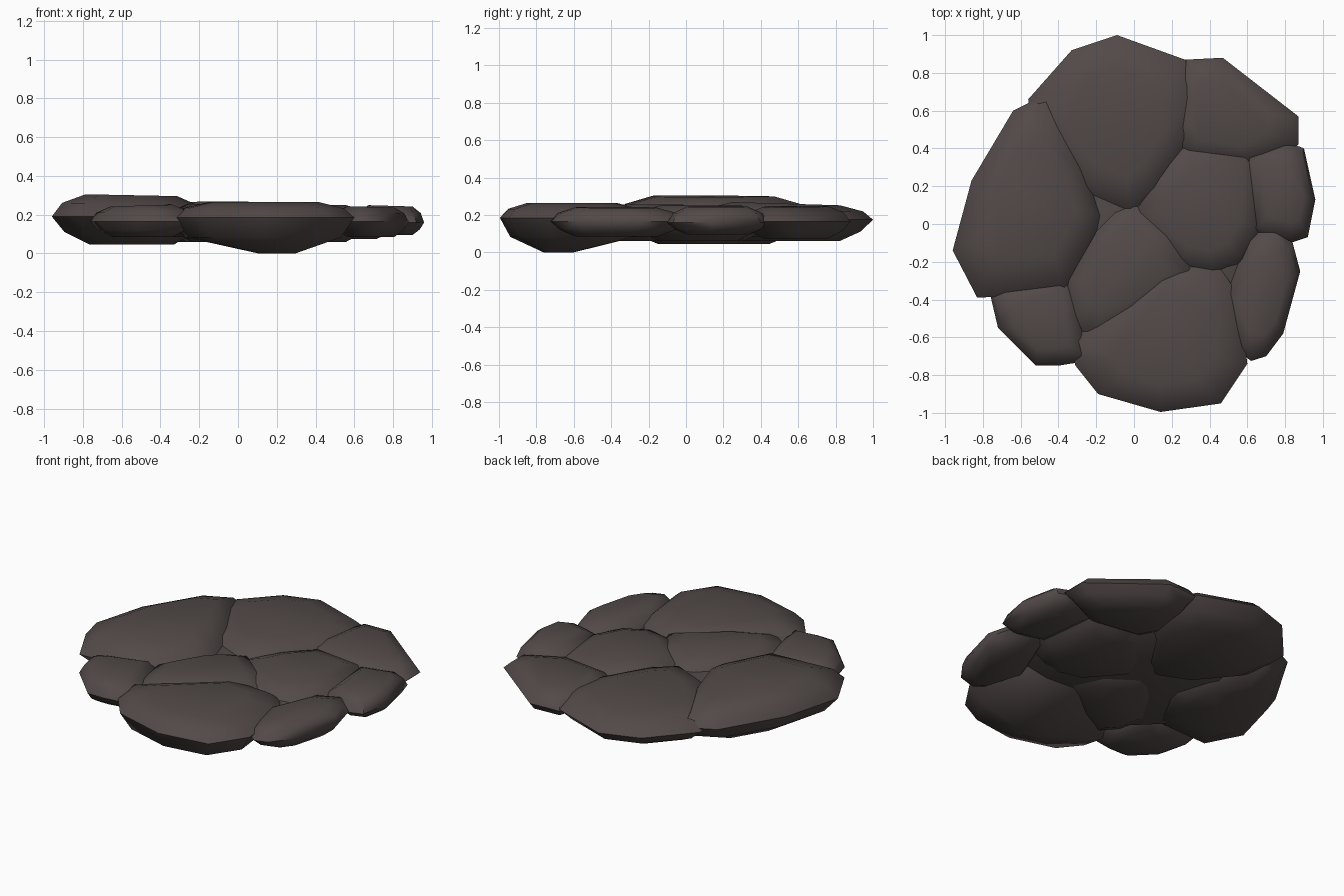
import bpy, bmesh, math
from mathutils import Vector

if "Cube" in bpy.data.objects:
    bpy.data.objects.remove(bpy.data.objects["Cube"])

mat = bpy.data.materials.new("dark brown stone")
mat.diffuse_color = (0.085, 0.068, 0.066, 1)
mat.use_nodes = True
mat.node_tree.nodes["Principled BSDF"].inputs["Base Color"].default_value = mat.diffuse_color


def stone(name, outline, rim, top, bottom, tilt=(0, 0), low=(0, 0), base=0.6, tuck=1.13):
    """Domed flat boulder: hull of a rim ring with inset rings above and below.
    tilt = slope of the top in x, y; low = offset of the underside; base = its size."""
    c = sum((Vector(p) for p in outline), Vector((0, 0))) / len(outline)
    bm = bmesh.new()
    for p in outline:
        d = Vector(p) - c
        if Vector(p).length < 0.76:      # inner edges tuck into neighbours
            d *= tuck
        for s, h in ((1, 0), (0.88, 0.6), (0.6, 1), (0.85, -0.55), (base, -1)):
            q = c + d * s
            z = rim + (h * (top - rim) if h > 0 else h * (rim - bottom))
            if h > 0:
                z += h * (tilt[0] * d.x + tilt[1] * d.y) * s
            if h == -1:
                q += Vector(low)
            bm.verts.new((q.x, q.y, z))
    bmesh.ops.convex_hull(bm, input=bm.verts)
    junk = [v for v in bm.verts if not v.link_faces]
    bmesh.ops.delete(bm, geom=junk, context='VERTS')
    bmesh.ops.dissolve_limit(bm, angle_limit=math.radians(2), verts=bm.verts, edges=bm.edges)
    bmesh.ops.recalc_face_normals(bm, faces=bm.faces)
    me = bpy.data.meshes.new(name)
    bm.to_mesh(me)
    bm.free()
    me.materials.append(mat)
    ob = bpy.data.objects.new(name, me)
    bpy.context.collection.objects.link(ob)
    bpy.context.view_layer.objects.active = ob
    ob.select_set(True)
    bpy.ops.object.shade_smooth_by_angle(angle=math.radians(50))
    ob.select_set(False)


# large back and left stones
stone("back_stone", [(-.56, .66), (-.33, .92), (-.09, 1), (.27, .87), (.31, .68), (.26, .45),
                     (.1, .2), (-.02, .1), (-.25, .2), (-.5, .5)], .175, .26, .06, (0, -.03), (0, -.03), .66)
stone("left_stone", [(-.64, .6), (-.46, .69), (-.42, .5), (-.28, .3), (-.2, .05), (-.22, -.05),
                     (-.37, -.33), (-.83, -.39), (-.96, -.14), (-.86, .23)], .19, .3, .045, (-.02, 0), (0, 0), .55, 1.08)
# right side stones
stone("back_right_stone", [(.27, .87), (.47, .88), (.87, .57), (.87, .42), (.6, .33), (.28, .38),
                           (.22, .5), (.25, .7)], .165, .245, .075, (-.02, 0))
stone("centre_right_stone", [(.28, .41), (.6, .37), (.65, 0), (.56, -.17), (.42, -.24), (.25, -.2),
                             (.02, .06), (.12, .25)], .16, .25, .06)
stone("right_stone", [(.61, .35), (.8, .44), (.9, .4), (.96, .13), (.92, -.07), (.83, -.1),
                      (.65, -.02)], .16, .245, .095, (-.03, 0))
stone("front_right_stone", [(.88, -.25), (.84, -.1), (.75, -.04), (.62, -.1), (.5, -.4), (.56, -.68),
                            (.62, -.725), (.7, -.7), (.79, -.58)], .165, .24, .085, (-.03, 0))
# front and centre stones
stone("front_stone", [(-.31, -.75), (-.19, -.9), (.14, -.995), (.46, -.95), (.6, -.74), (.52, -.4),
                      (.42, -.26), (.15, -.24), (-.05, -.42), (-.3, -.62)], .185, .265, 0,
      (0, 0), (.06, -.06), .2, 1.1)
stone("centre_stone", [(0, .09), (-.1, .05), (-.2, -.05), (-.35, -.3), (-.31, -.5), (-.22, -.6),
                       (0, -.5), (.3, -.26), (.2, -.05)], .16, .255, .06)
stone("front_left_stone", [(-.76, -.38), (-.7, -.33), (-.37, -.28), (-.3, -.5), (-.26, -.7), (-.4, -.75),
                           (-.52, -.75), (-.72, -.55)], .165, .247, .085, (.03, 0))
# hidden core closing the joints between stones
stone("core", [(.63 * math.cos(i * math.pi / 6), .63 * math.sin(i * math.pi / 6)) for i in range(12)],
      .16, .2, .085, base=.8, tuck=1)
